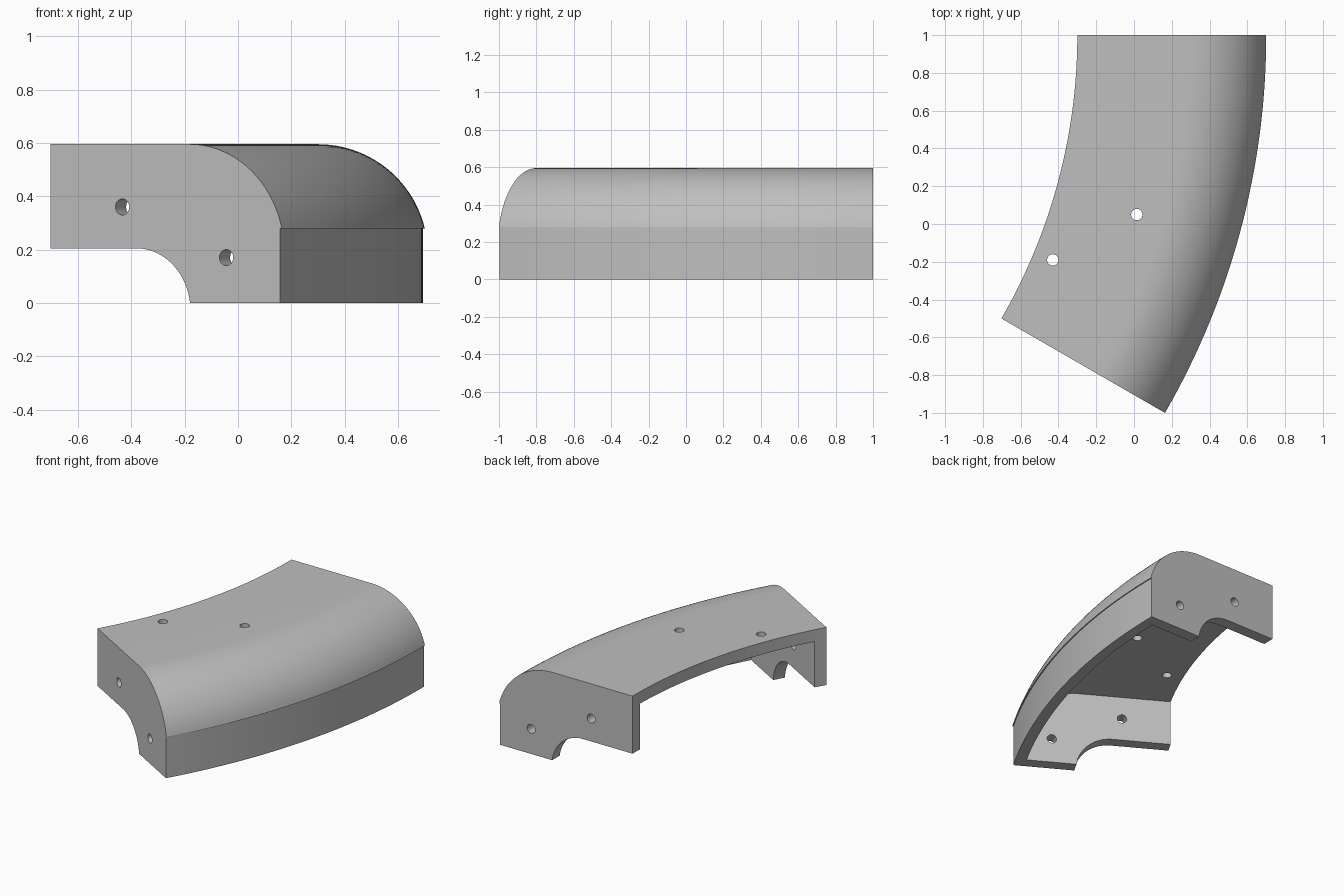
import bpy, bmesh, math
from mathutils import Vector, Matrix

cube = bpy.data.objects.get("Cube")
if cube:
    bpy.data.objects.remove(cube, do_unlink=True)

CENTRE = Vector((-3.3, 1.0, 0.0))    # centre of the bend
SWEEP = math.radians(30)
INNER, OUTER, TOP, SHOULDER = 3.0, 4.0, 0.595, 0.28
WALL = 0.08

grey = bpy.data.materials.new("plain grey")
grey.use_nodes = True
grey.diffuse_color = (0.52, 0.52, 0.52, 1)
grey.node_tree.nodes["Principled BSDF"].inputs["Base Color"].default_value = (0.52, 0.52, 0.52, 1)


def bend_point(r, a, z):
    return CENTRE + Vector((r * math.cos(a), -r * math.sin(a), z))


def arc(cr, cz, rad, start, end, n):
    return [(cr + rad * math.cos(start + (end - start) * i / n),
             cz + rad * math.sin(start + (end - start) * i / n)) for i in range(n + 1)]


def finish(name, bm):
    bmesh.ops.recalc_face_normals(bm, faces=bm.faces)
    mesh = bpy.data.meshes.new(name)
    bm.to_mesh(mesh)
    bm.free()
    mesh.materials.append(grey)
    ob = bpy.data.objects.new(name, mesh)
    bpy.context.collection.objects.link(ob)
    return ob


def sweep(name, profile, inset, steps=48):
    """Sweep an (r, z) profile round the bend, ends moved in parallel by inset."""
    bm = bmesh.new()
    rings = []
    for s in range(steps + 1):
        ring = []
        for r, z in profile:
            a = math.asin(inset / r)
            ring.append(bm.verts.new(bend_point(r, a + (SWEEP - 2 * a) * s / steps, z)))
        rings.append(ring)
    n = len(profile)
    for p, q in zip(rings, rings[1:]):
        for i in range(n):
            j = (i + 1) % n
            bm.faces.new((p[i], p[j], q[j], q[i]))
    bm.faces.new(rings[0])
    bm.faces.new(rings[-1])
    return finish(name, bm)


def drill(name, place, axis, length):
    bm = bmesh.new()
    turn = axis.to_track_quat('Z', 'Y').to_matrix().to_4x4()
    bmesh.ops.create_cone(bm, cap_ends=True, segments=32, radius1=0.03, radius2=0.03,
                          depth=length, matrix=Matrix.Translation(place) @ turn)
    return finish(name, bm)


# Rounded shoulder: tangent to the top, meeting the outer wall at the shoulder
run, drop = 0.4, TOP - SHOULDER
rad = (run ** 2 + drop ** 2) / (2 * drop)
cr, cz = OUTER - run, TOP - rad
low = math.asin((SHOULDER - cz) / rad)
shoulder = arc(cr, cz, rad, low, math.pi / 2, 24)

# Solid body with a slight lip above the outer wall
lip = OUTER - 0.007
body = sweep("curved_cover", [(INNER, 0), (lip, 0), (lip, SHOULDER)] + shoulder + [(INNER, TOP)], 0)

# Hollow inside, open below and on the inner side
inside = arc(cr, cz, rad - WALL, low, math.pi / 2, 20)
wall_r = inside[0][0]
cutters = [sweep("hollow_cutter",
                 [(2.7, -0.2), (wall_r, -0.2)] + inside + [(2.7, TOP - WALL)], WALL)]

# Notch along the bottom of both end plates
notch = arc(3.37, -0.03, 0.235, 0, math.pi / 2, 16)
cutters.append(sweep("notch_cutter", [(2.8, -0.1), (3.605, -0.1)] + notch + [(2.8, 0.205)], -0.1))

# Screw holes through the end plates and the top
for a in (0, SWEEP):
    along = Vector((math.sin(a), math.cos(a), 0))
    for r, z in ((3.31, 0.36), (3.76, 0.17)):
        cutters.append(drill("end_hole_cutter", bend_point(r, a, z), along, 0.3))
for x, y in ((-0.43, -0.19), (0.015, 0.05)):
    cutters.append(drill("top_hole_cutter", Vector((x, y, TOP)), Vector((0, 0, 1)), 0.3))

bpy.ops.object.select_all(action='DESELECT')
bpy.context.view_layer.objects.active = body
body.select_set(True)
for cutter in cutters:
    cutter.hide_render = True
    mod = body.modifiers.new("cut", 'BOOLEAN')
    mod.operation = 'DIFFERENCE'
    mod.solver = 'EXACT'
    mod.object = cutter
    bpy.ops.object.modifier_apply(modifier=mod.name)
    bpy.data.objects.remove(cutter, do_unlink=True)

bpy.ops.object.shade_smooth_by_angle(angle=math.radians(25))
